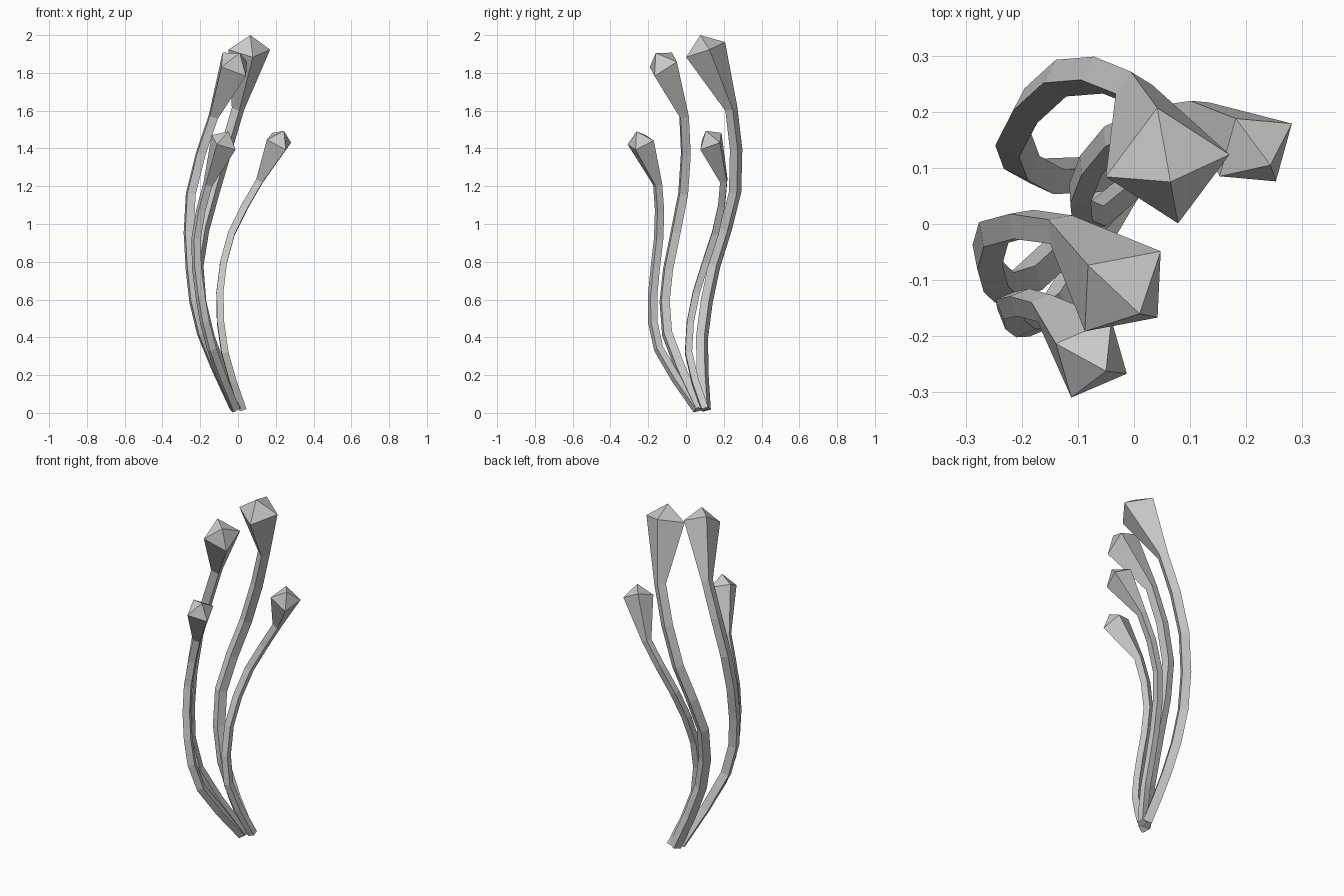
import bpy, bmesh
from mathutils import Vector

if "Cube" in bpy.data.objects:
    bpy.data.objects.remove(bpy.data.objects["Cube"])

# each stem: tube radius, five path points, head centre, head apex, head corner
STEMS = {
    "stem_tall": (0.034, [
        (0, 0.1, 0.02), (-0.155, 0.085, 0.4), (-0.215, 0.15, 0.78),
        (-0.13, 0.26, 1.17), (0, 0.24, 1.61)],
        (0.06, 0.104, 1.923), (0.065, 0.075, 2.0), (0.17, 0.125, 1.92)),
    "stem_left": (0.032, [
        (-0.015, 0.07, 0.02), (-0.19, -0.1, 0.42), (-0.25, -0.095, 0.76),
        (-0.25, -0.015, 1.16), (-0.13, -0.01, 1.57)],
        (-0.02, -0.12, 1.845), (0.01, -0.16, 1.905), (-0.083, -0.072, 1.905)),
    "stem_front": (0.027, [
        (-0.015, 0.06, 0.02), (-0.14, -0.145, 0.34), (-0.2, -0.177, 0.62),
        (-0.222, -0.145, 0.92), (-0.16, -0.15, 1.21)],
        (-0.076, -0.24, 1.432), (-0.05, -0.262, 1.49), (-0.137, -0.215, 1.475)),
    "stem_right": (0.026, [
        (0.025, 0.1, 0.02), (-0.07, 0.013, 0.32), (-0.096, 0.055, 0.64),
        (-0.035, 0.155, 0.95), (0.115, 0.2, 1.23)],
        (0.217, 0.132, 1.438), (0.243, 0.105, 1.493), (0.184, 0.185, 1.488)),
}


def add_midpoints(path, end):
    """Insert one smooth curve point between each pair of path points."""
    p = [2 * path[0] - path[1]] + path + [end]
    result = []
    for i in range(1, len(path)):
        result += [p[i], (9 * (p[i] + p[i + 1]) - p[i - 1] - p[i + 2]) / 16]
    return result + [path[-1]]


def square_ring(bm, centre, axis, side, radius):
    other = axis.cross(side)
    return [bm.verts.new(centre + d * radius) for d in (side, other, -side, -other)]


def build_stem(name, radius, path, head, apex, corner):
    bm = bmesh.new()
    head, apex, corner = Vector(head), Vector(apex), Vector(corner)
    path = add_midpoints([Vector(p) for p in path], head)

    # flared head ring and its pointed cap
    axis = (apex - head).normalized()
    side = corner - head
    head_radius = side.length
    side = (side - axis * side.dot(axis)).normalized()
    upper = square_ring(bm, head, axis, side, head_radius)
    tip = bm.verts.new(apex)
    for i in range(4):
        bm.faces.new((upper[i], upper[(i + 1) % 4], tip))

    # square tube carried down the path without twist
    points = path + [head]
    for k in range(len(path) - 1, -1, -1):
        new_axis = (points[k + 1] - points[max(k - 1, 0)]).normalized()
        side = axis.rotation_difference(new_axis) @ side
        side = (side - new_axis * side.dot(new_axis)).normalized()
        axis = new_axis
        lower = square_ring(bm, points[k], axis, side, radius)
        for i in range(4):
            j = (i + 1) % 4
            bm.faces.new((lower[i], lower[j], upper[j], upper[i]))
        upper = lower
    bm.faces.new(upper[::-1])

    bmesh.ops.recalc_face_normals(bm, faces=bm.faces)
    mesh = bpy.data.meshes.new(name)
    bm.to_mesh(mesh)
    bm.free()
    bpy.context.collection.objects.link(bpy.data.objects.new(name, mesh))


for name, spec in STEMS.items():
    build_stem(name, *spec)
